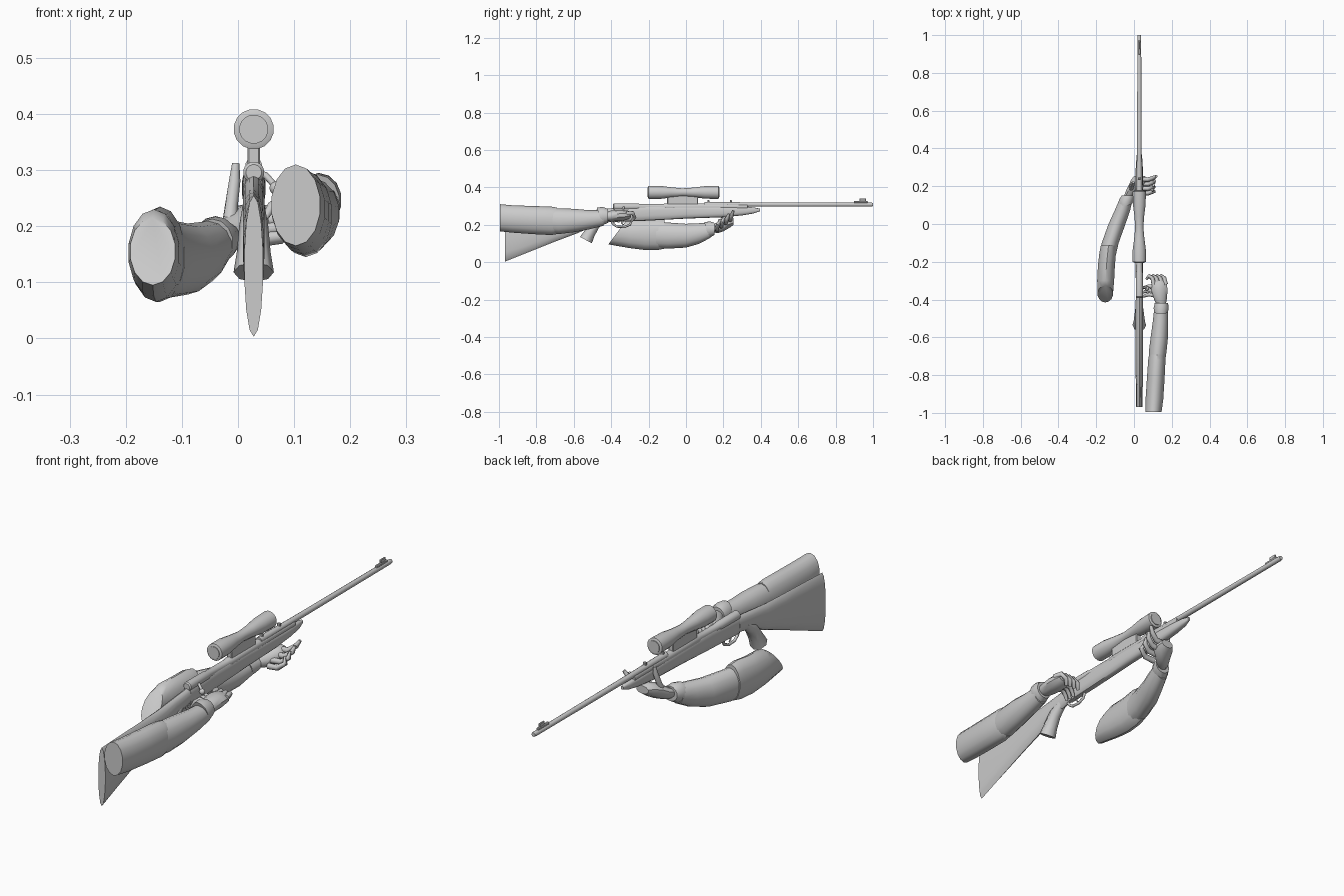
import bpy, bmesh, math
from mathutils import Vector

if "Cube" in bpy.data.objects:
    bpy.data.objects.remove(bpy.data.objects["Cube"])

grey = bpy.data.materials.new("plain grey")
grey.use_nodes = True
colour = (0.6, 0.6, 0.6, 1)
grey.diffuse_color = colour
grey.node_tree.nodes["Principled BSDF"].inputs["Base Color"].default_value = colour
GX = 0.028  # centre line of the rifle


def finish(name, bm, angle=40):
    bmesh.ops.recalc_face_normals(bm, faces=bm.faces)
    mesh = bpy.data.meshes.new(name)
    bm.to_mesh(mesh)
    bm.free()
    ob = bpy.data.objects.new(name, mesh)
    bpy.context.collection.objects.link(ob)
    mesh.materials.append(grey)
    bpy.ops.object.select_all(action='DESELECT')
    ob.select_set(True)
    bpy.context.view_layer.objects.active = ob
    bpy.ops.object.shade_smooth_by_angle(angle=math.radians(angle))
    return ob


def skin(name, rings, angle=40):
    """Join rings of points into a closed, capped tube."""
    bm = bmesh.new()
    loops = [[bm.verts.new(p) for p in ring] for ring in rings]
    n = len(loops[0])
    for a, b in zip(loops, loops[1:]):
        for i in range(n):
            j = (i + 1) % n
            bm.faces.new((a[i], a[j], b[j], b[i]))
    bm.faces.new(loops[0])
    bm.faces.new(loops[-1])
    return finish(name, bm, angle)


def loft(name, stations, sides=14, power=1.0, slant=0.0, angle=40):
    """Stations along y: (y, x centre, half width, z low, z high)."""
    rings = []
    for k, (y, x, rx, lo, hi) in enumerate(stations):
        ring = []
        for i in range(sides):
            t = math.tau * (i + 0.5) / sides
            c, s = math.cos(t), math.sin(t)
            px = x + rx * math.copysign(abs(c) ** power, c)
            pz = (lo + hi) / 2 + (hi - lo) / 2 * math.copysign(abs(s) ** power, s)
            ring.append((px, y + (slant * s if k == 0 else 0), pz))
        rings.append(ring)
    return skin(name, rings, angle)


def turned(name, z, profile, sides=16):
    """Round part along y from (y, radius) pairs."""
    return loft(name, [(y, GX, r, z - r, z + r) for y, r in profile], sides)


def limb(name, points, radii, sides=8):
    """Tapered tube along a bent path."""
    pts = [Vector(p) for p in points]
    rings = []
    for i, p in enumerate(pts):
        d = pts[min(i + 1, len(pts) - 1)] - pts[max(i - 1, 0)]
        q = d.to_track_quat('Z', 'Y')
        rings.append([p + q @ Vector((math.cos(a), math.sin(a), 0)) * radii[i]
                      for a in (math.tau * k / sides for k in range(sides))])
    return skin(name, rings, 60)


def block(name, centre, size, bevel=0.003):
    bm = bmesh.new()
    bmesh.ops.create_cube(bm, size=1)
    for v in bm.verts:
        v.co = Vector([c + s * p for c, s, p in zip(centre, size, v.co)])
    bmesh.ops.bevel(bm, geom=bm.edges[:], offset=bevel, segments=1, affect='EDGES')
    return finish(name, bm, 30)


def blob(name, centre, size):
    bm = bmesh.new()
    bmesh.ops.create_uvsphere(bm, u_segments=12, v_segments=8, radius=1)
    for v in bm.verts:
        v.co = Vector([c + s * p for c, s, p in zip(centre, size, v.co)])
    return finish(name, bm, 60)


# Wooden stock: butt, wrist and fore end
loft("butt_stock", [(-.968, GX, .017, .003, .255), (-.85, GX, .019, .05, .26),
                    (-.7, GX, .02, .11, .265), (-.58, GX, .02, .155, .27),
                    (-.48, GX, .02, .2, .28), (-.38, GX, .019, .22, .29)], 14)
loft("fore_stock", [(-.385, GX, .018, .215, .29), (-.2, GX, .02, .222, .305),
                    (0, GX, .021, .233, .305), (.2, GX, .021, .24, .3),
                    (.3, GX, .019, .25, .296), (.36, GX, .015, .26, .293),
                    (.395, GX, .006, .272, .286)], 14, 0.7)
limb("pistol_grip", [(GX, -.44, .235), (GX, -.485, .2), (GX, -.515, .155), (GX, -.535, .118)],
     [.02, .026, .03, .036]).scale.x = 1
# Receiver, bolt and barrel
turned("receiver", .296, [(-.39, .014), (-.385, .019), (-.26, .019), (-.25, .016),
                          (-.12, .016), (-.11, .019), (.08, .019), (.33, .016)])
turned("barrel", .308, [(.1, .015), (.35, .012), (.99, .0105), (1.0, .009)], 12)
limb("bolt_handle", [(GX, -.33, .3), (.05, -.335, .29), (.066, -.34, .272)], [.006, .006, .006])
blob("bolt_knob", (.068, -.341, .268), (.012, .012, .012))
# Sights
block("front_sight_base", (GX, .935, .321), (.012, .075, .012))
block("front_sight_blade", (GX, .945, .333), (.008, .035, .016), .002)
for i, y in enumerate((.12, .24)):
    block(f"rear_sight_{i + 1}", (GX, y, .322), (.014, .01, .02), .002)
# Trigger and guard
limb("trigger_guard", [(GX, -.29, .222), (GX, -.3, .2), (GX, -.33, .188), (GX, -.37, .19),
                       (GX, -.39, .205), (GX, -.4, .222)], [.006] * 6)
limb("trigger", [(GX, -.34, .225), (GX, -.345, .21), (GX, -.335, .198)], [.005, .004, .003])
# Telescopic sight on its mount
turned("scope", .373, [(-.203, .029), (-.2, .036), (-.14, .036), (-.08, .028), (-.02, .022),
                       (.04, .026), (.1, .034), (.173, .036), (.176, .029)])
for y, name in ((-.204, "eyepiece_lens"), (.177, "objective_lens")):
    turned(name, .373, [(y - .002, .026), (y + .002, .026)])
block("scope_mount", (GX, -.018, .33), (.023, .165, .055))

# Trigger arm, on the model's left
loft("left_upper_sleeve", [(-.995, .103, .044, .165, .31), (-.93, .108, .048, .158, .304),
                           (-.82, .115, .048, .15, .3), (-.72, .121, .047, .145, .297),
                           (-.69, .122, .043, .15, .292)])
loft("left_lower_sleeve", [(-.73, .121, .044, .155, .288), (-.68, .125, .048, .15, .288),
                           (-.6, .134, .047, .16, .285), (-.52, .14, .042, .175, .278),
                           (-.44, .144, .037, .195, .277)])
loft("left_cuff", [(-.462, .143, .038, .196, .292), (-.445, .144, .041, .198, .295),
                   (-.418, .145, .036, .21, .285)], slant=-.015)
loft("left_palm", [(-.43, .144, .025, .222, .268), (-.4, .14, .035, .218, .276),
                   (-.35, .135, .045, .22, .28), (-.31, .135, .04, .228, .275),
                   (-.295, .135, .03, .238, .268)], 10)
for i in range(4):
    x = .105 + .021 * i
    limb(f"left_finger_{i + 1}",
         [(x, -.32, .26), (x - .008, -.285, .262), (x - .024, -.275, .24), (x - .038, -.29, .22)],
         [.012, .011, .010, .007])
for i in range(3):
    y = -.335 - .022 * i
    limb(f"left_inner_finger_{i + 1}",
         [(.11, y, .245), (.08, y + .006, .25), (.06, y, .235), (.048, y - .005, .215)],
         [.011, .01, .009, .006])

# Support arm, on the model's right
loft("right_upper_sleeve", [(-.37, -.152, .041, .095, .215), (-.3, -.15, .046, .075, .23),
                            (-.22, -.146, .046, .065, .23), (-.15, -.139, .045, .065, .235),
                            (-.115, -.135, .042, .072, .228)], slant=.045)
loft("right_lower_sleeve", [(-.16, -.136, .042, .075, .215), (-.1, -.126, .046, .072, .212),
                            (0, -.09, .046, .078, .205), (.07, -.062, .042, .098, .208),
                            (.13, -.042, .036, .13, .21)])
loft("right_cuff", [(.11, -.046, .037, .128, .213), (.128, -.04, .04, .132, .218),
                    (.152, -.03, .035, .145, .21)], slant=-.012)
loft("right_palm", [(.145, -.03, .025, .16, .2), (.17, -.012, .035, .155, .215),
                    (.2, .012, .045, .165, .235), (.235, .025, .042, .185, .242),
                    (.255, .03, .03, .2, .235)], 10)
limb("right_thumb", [(-.015, .18, .195), (-.012, .2, .235), (-.006, .215, .28), (-.004, .22, .312)],
     [.015, .012, .011, .007])
for i in range(4):
    y = .165 + .024 * i
    z = .175 + .016 * i
    limb(f"right_finger_{i + 1}",
         [(.03, y, z), (.075, y - .002, z + .005), (.105, y + .008, z + .028),
          (.095 + .008 * i, y + .016, z + .052)],
         [.013, .012, .011, .007])
